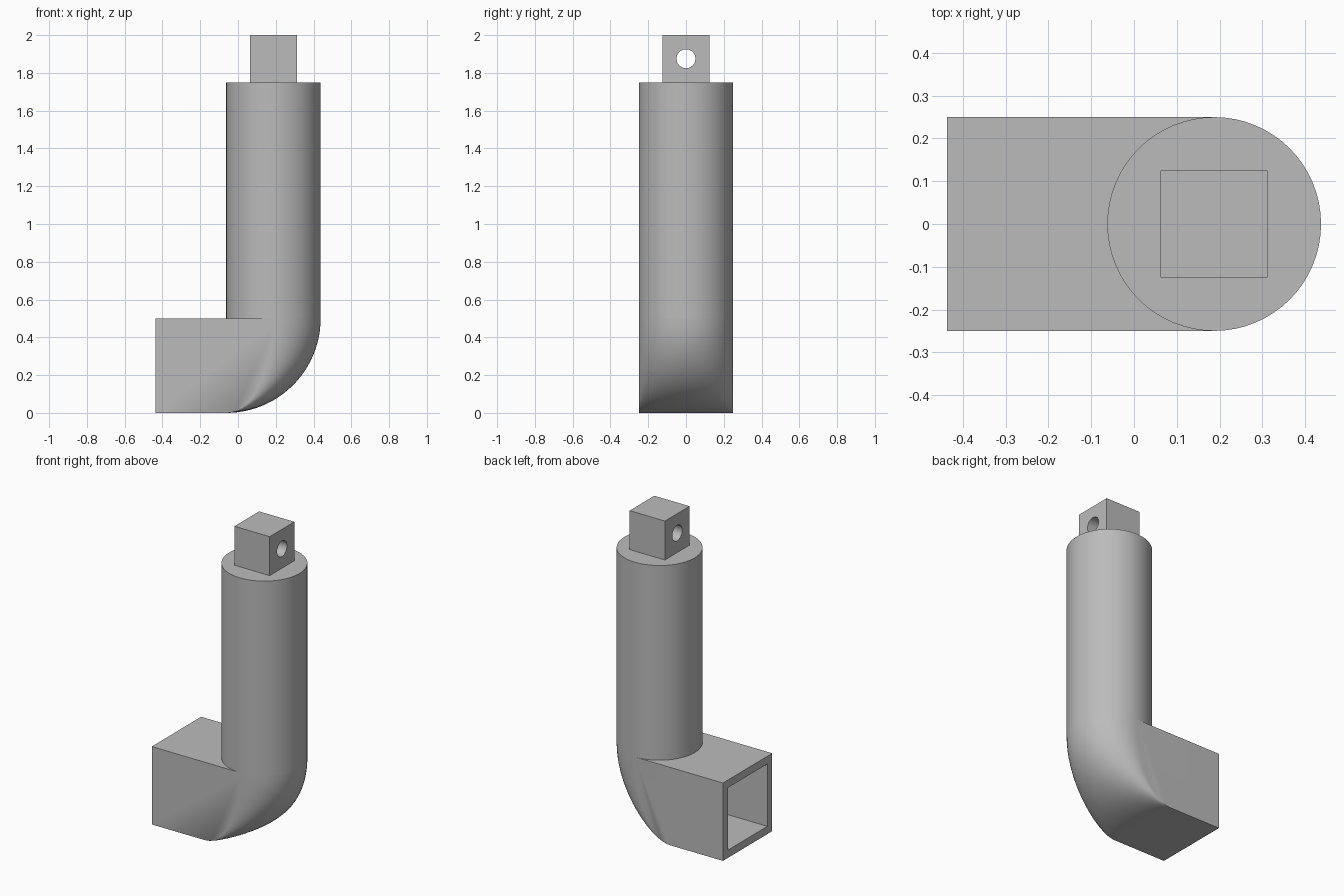
import bpy, bmesh, math

if "Cube" in bpy.data.objects:
    bpy.data.objects.remove(bpy.data.objects["Cube"])

grey = bpy.data.materials.new("plain grey")
grey.use_nodes = True
colour = (0.5, 0.5, 0.5, 1)
grey.diffuse_color = colour
grey.node_tree.nodes["Principled BSDF"].inputs["Base Color"].default_value = colour

R = 0.25            # half width of the pipe
PIVOT = -0.0625     # inner corner of the elbow
AXIS = PIVOT + R    # centre of the upright shaft
BACK = -0.4375      # open end of the socket
STEPS = 24


def box(name, x0, x1, y, z0, z1):
    bpy.ops.mesh.primitive_cube_add(size=1, location=((x0 + x1) / 2, 0, (z0 + z1) / 2))
    ob = bpy.context.object
    ob.name = name
    ob.scale = (x1 - x0, 2 * y, z1 - z0)
    bpy.ops.object.transform_apply(location=True, rotation=False, scale=True)
    ob.data.materials.append(grey)
    return ob


def cylinder(name, radius, depth, location, rotation=(0, 0, 0)):
    bpy.ops.mesh.primitive_cylinder_add(vertices=64, radius=radius, depth=depth,
                                        location=location, rotation=rotation)
    ob = bpy.context.object
    ob.name = name
    ob.data.materials.append(grey)
    return ob


def cut(ob, cutter):
    cutter.hide_render = True
    mod = ob.modifiers.new("cut", "BOOLEAN")
    mod.operation = "DIFFERENCE"
    mod.solver = "EXACT"
    mod.object = cutter
    bpy.context.view_layer.objects.active = ob
    bpy.ops.object.modifier_apply(modifier=mod.name)
    bpy.data.objects.remove(cutter)


def smooth(ob):
    bpy.ops.object.select_all(action="DESELECT")
    ob.select_set(True)
    bpy.context.view_layer.objects.active = ob
    bpy.ops.object.shade_smooth_by_angle(angle=math.radians(30))


# Square socket whose closed end sweeps up into the round shaft
bm = bmesh.new()
arc = [math.pi * (i / 32 - 0.5) for i in range(33)]
bend = [(R + R * math.cos(a), R * math.sin(a)) for a in arc]
rings = []
for k in range(STEPS + 1):
    t = math.pi / 2 * k / STEPS
    reach, z = math.sin(t), 2 * R * (1 - math.cos(t))
    plan = [(BACK, -R), (PIVOT, -R)]
    plan += [(PIVOT + reach * x, y) for x, y in bend]
    plan += [(PIVOT, R), (BACK, R)]
    rings.append([bm.verts.new((x, y, z)) for x, y in plan])
for low, high in zip(rings, rings[1:]):
    for i in range(len(low)):
        j = (i + 1) % len(low)
        bm.faces.new((low[i], low[j], high[j], high[i]))
bm.faces.new(rings[0][::-1])
bm.faces.new(rings[-1])
bmesh.ops.remove_doubles(bm, verts=bm.verts, dist=0.0001)
bmesh.ops.dissolve_limit(bm, angle_limit=0.001, verts=bm.verts, edges=bm.edges)
bmesh.ops.recalc_face_normals(bm, faces=bm.faces)
mesh = bpy.data.meshes.new("elbow_socket")
bm.to_mesh(mesh)
bm.free()
elbow = bpy.data.objects.new("elbow_socket", mesh)
bpy.context.collection.objects.link(elbow)
mesh.materials.append(grey)
cut(elbow, box("socket_cutter", BACK - 0.1, PIVOT, 0.2, 0.05, 0.45))
smooth(elbow)

# Upright round shaft
shaft = cylinder("shaft", R, 1.25, (AXIS, 0, 1.125))
smooth(shaft)

# Square peg with a cross hole
peg = box("peg", AXIS - 0.125, AXIS + 0.125, 0.125, 1.75, 2.0)
cut(peg, cylinder("hole_cutter", 0.05, 0.6, (AXIS, 0, 1.875), (0, math.pi / 2, 0)))
smooth(peg)
